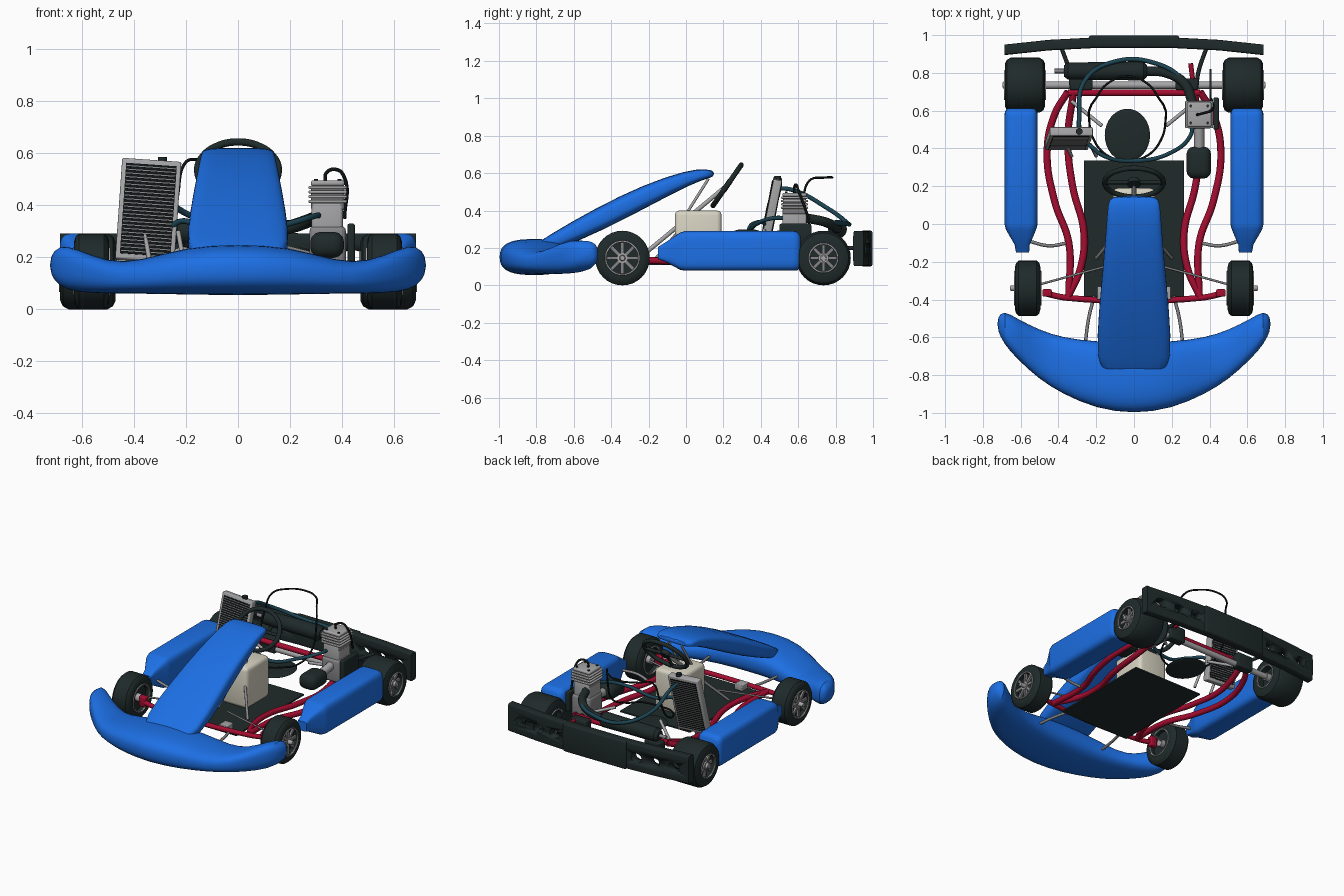
import bpy, bmesh, math
from mathutils import Vector, Euler, Matrix

if "Cube" in bpy.data.objects:
    bpy.data.objects.remove(bpy.data.objects["Cube"])


def material(name, rgb):
    m = bpy.data.materials.new(name)
    m.use_nodes = True
    m.diffuse_color = (*rgb, 1)
    m.node_tree.nodes["Principled BSDF"].inputs["Base Color"].default_value = (*rgb, 1)
    return m


BLUE = material("blue_plastic", (0.012, 0.16, 0.78))
DARK = material("dark_rubber", (0.014, 0.023, 0.023))
BLACK = material("black_trim", (0.005, 0.007, 0.007))
RED = material("red_frame", (0.38, 0.004, 0.03))
SILVER = material("silver_metal", (0.38, 0.38, 0.39))
GREY = material("grey_metal", (0.24, 0.24, 0.25))
CREAM = material("cream_tank", (0.68, 0.65, 0.54))
TEAL = material("teal_hose", (0.012, 0.06, 0.09))


def finish(name, bm, mat, angle=35):
    bmesh.ops.recalc_face_normals(bm, faces=bm.faces)
    mesh = bpy.data.meshes.new(name)
    bm.to_mesh(mesh)
    bm.free()
    mesh.materials.append(mat)
    ob = bpy.data.objects.new(name, mesh)
    bpy.context.collection.objects.link(ob)
    bpy.ops.object.select_all(action="DESELECT")
    ob.select_set(True)
    bpy.context.view_layer.objects.active = ob
    bpy.ops.object.shade_smooth_by_angle(angle=math.radians(angle))
    return ob


def box(name, mat, loc, dims, rot=(0, 0, 0), bevel=0.0):
    bm = bmesh.new()
    bmesh.ops.create_cube(bm, size=1, matrix=Matrix.Diagonal((*dims, 1)))
    if bevel:
        bmesh.ops.bevel(bm, geom=bm.edges[:], offset=bevel, segments=3, profile=0.5, affect="EDGES")
    bm.transform(Matrix.Translation(loc) @ Euler(rot).to_matrix().to_4x4())
    return finish(name, bm, mat)


def lathe(name, mat, profile, loc, axis=(1, 0, 0), steps=32):
    """Profile of (offset along axis, radius) turned around the axis."""
    bm = bmesh.new()
    rings = []
    for h, r in profile:
        rings.append([bm.verts.new((r * math.cos(a), r * math.sin(a), h))
                      for a in (math.tau * i / steps for i in range(steps))])
    skin(bm, rings)
    bm.transform(Matrix.Translation(loc) @ Vector(axis).to_track_quat("Z", "Y").to_matrix().to_4x4())
    return finish(name, bm, mat)


def skin(bm, rings):
    for a, b in zip(rings, rings[1:]):
        n = len(a)
        for i in range(n):
            bm.faces.new((a[i], a[(i + 1) % n], b[(i + 1) % n], b[i]))
    bm.faces.new(rings[0])
    bm.faces.new(rings[-1])


def loft(name, mat, sections, power=2.5, n=20, smooth=1):
    """Skin over superellipse sections, each given as (centre, half axis u, half axis v)."""
    bm = bmesh.new()
    f = lambda t: math.copysign(abs(t) ** (2 / power), t)
    rings = []
    for c, u, v in sections:
        c, u, v = Vector(c), Vector(u), Vector(v)
        rings.append([bm.verts.new(c + u * f(math.cos(a)) + v * f(math.sin(a)))
                      for a in (math.tau * (i + 0.5) / n for i in range(n))])
    skin(bm, rings)
    ob = finish(name, bm, mat, 50)
    if smooth:
        ob.modifiers.new("smooth", "SUBSURF").levels = smooth
        ob.modifiers["smooth"].render_levels = smooth
    return ob


def tube(name, mat, points, radius, cyclic=False):
    cu = bpy.data.curves.new(name, "CURVE")
    cu.dimensions = "3D"
    cu.bevel_depth, cu.bevel_resolution, cu.resolution_u = radius, 3, 8
    cu.use_fill_caps = True
    sp = cu.splines.new("BEZIER")
    sp.bezier_points.add(len(points) - 1)
    for bp, p in zip(sp.bezier_points, points):
        bp.co = p
        bp.handle_left_type = bp.handle_right_type = "AUTO"
    sp.use_cyclic_u = cyclic
    cu.materials.append(mat)
    ob = bpy.data.objects.new(name, cu)
    bpy.context.collection.objects.link(ob)
    return ob


# Front bumper: crescent lofted from one tip to the other
half = [(0.724, -0.56, -0.495, 0.14, 0.2), (0.69, -0.635, -0.455, 0.086, 0.25), (0.62, -0.715, -0.5, 0.064, 0.235),
        (0.5, -0.825, -0.56, 0.06, 0.182), (0.38, -0.9, -0.6, 0.06, 0.185), (0.2, -0.98, -0.622, 0.056, 0.242)]
rows = half + [(0, -1.008, -0.625, 0.053, 0.252)] + [(-r[0], *r[1:]) for r in reversed(half)]
loft("front_bumper", BLUE, [((x, (a + b) / 2, (lo + hi) / 2), (0, (b - a) / 2, 0), (0, 0, (hi - lo) / 2))
                            for x, a, b, lo, hi in rows], 2.7)

# Nose panel rising to the steering wheel
path = [(-0.815, 0.19, 0.15, 0.02), (-0.72, 0.225, 0.203, 0.045), (-0.46, 0.355, 0.188, 0.063),
        (-0.2, 0.488, 0.162, 0.058), (0.02, 0.58, 0.145, 0.039), (0.11, 0.597, 0.138, 0.027), (0.152, 0.597, 0.125, 0.014)]
secs = []
for i, (y, z, w, t) in enumerate(path):
    p, q = path[max(i - 1, 0)], path[min(i + 1, len(path) - 1)]
    d = Vector((0, q[0] - p[0], q[1] - p[1])).normalized()
    secs.append(((0, y, z), (w, 0, 0), (0, -d.z * t, d.y * t)))
loft("nose_panel", BLUE, secs, 4)

# Side pods
for side, s in (("left", 1), ("right", -1)):
    pod = [(-0.15, 0.59, 0.035, 0.14, 0.205), (-0.11, 0.592, 0.04, 0.125, 0.23), (-0.03, 0.598, 0.08, 0.082, 0.283),
           (0.0, 0.598, 0.088, 0.078, 0.292), (0.57, 0.598, 0.088, 0.078, 0.292), (0.595, 0.598, 0.086, 0.08, 0.287),
           (0.612, 0.598, 0.07, 0.1, 0.265)]
    loft(side + "_side_pod", BLUE, [((s * x, y, (lo + hi) / 2), (w, 0, 0), (0, 0, (hi - lo) / 2))
                                    for y, x, w, lo, hi in pod], 5, smooth=0, n=28)

# Wheels
for side, s in (("left", 1), ("right", -1)):
    for end, x, y, w, rim, stub in (("front", 0.563, -0.34, 0.068, 0.088, 0.025), ("rear", 0.577, 0.735, 0.107, 0.075, 0.012)):
        name, c = f"{end}_{side}", Vector((s * x, y, 0.146))
        R = 0.146
        lathe(name + "_tyre", DARK, [(-w * 0.55, rim), (-w, rim), (-w, R - 0.035), (-w * 0.9, R - 0.012),
              (-w * 0.7, R), (w * 0.7, R), (w * 0.9, R - 0.012), (w, R - 0.035), (w, rim), (w * 0.55, rim)], c)
        for k in (-1, 1):
            out = c + Vector((k * w, 0, 0))
            tube(name + "_rim", SILVER, [out + Vector((0, rim * math.cos(a), rim * math.sin(a)))
                 for a in (math.tau * i / 8 for i in range(8))], 0.005, True)
        lathe(name + "_hub", SILVER, [(-w, 0.016), (-w, 0.026), (w * 0.9, 0.028), (w * 0.9, 0.016), (w + stub, 0.013)], c, (s, 0, 0), 16)
        for i in range(8):
            a = i * math.tau / 8
            d = Vector((0, -math.sin(a), math.cos(a)))
            box(name + "_spoke", GREY, c + Vector((s * w * 0.75, 0, 0)) + d * (rim * 0.6),
                (0.014, 0.018, rim * 0.8), (a, 0, 0))
tube("rear_axle", SILVER, [(-0.69, 0.735, 0.146), (0.69, 0.735, 0.146)], 0.02)

# Rear bumper with slots cut through the outer halves
loft("rear_bumper", DARK, [((x, y, 0.197), (0, 0.028, 0), (0, 0, 0.094)) for x, y in
     ((-0.685, 0.922), (-0.45, 0.947), (-0.2, 0.96), (0.2, 0.96), (0.45, 0.947), (0.685, 0.922))], 9, 28, 0)
rear_bumper = bpy.data.objects["rear_bumper"]
for x in (-0.58, -0.44, -0.31, 0.31, 0.44, 0.58):
    cutter = loft("slot_cutter", DARK, [((x, y, 0.197), (0.038, 0, 0), (0, 0, 0.03)) for y in (0.8, 1.1)], 2.5, 20, 0)
    mod = rear_bumper.modifiers.new("slot", "BOOLEAN")
    mod.object, mod.operation, mod.solver = cutter, "DIFFERENCE", "EXACT"
    bpy.context.view_layer.objects.active = rear_bumper
    bpy.ops.object.modifier_apply(modifier=mod.name)
    bpy.data.objects.remove(cutter)
box("rear_bumper_centre", DARK, (0, 0.966, 0.197), (0.48, 0.062, 0.192), bevel=0.012)

# Frame tubes, mounts and stays
for side, s in (("left", 1), ("right", -1)):
    rail = lambda pts: [(s * x, y, z) for x, y, z in pts]
    tube(side + "_inner_rail", RED, rail([(0.35, -0.385, 0.14), (0.285, -0.24, 0.135), (0.265, -0.05, 0.13),
         (0.325, 0.2, 0.125), (0.35, 0.45, 0.13), (0.32, 0.7, 0.2)]), 0.019)
    tube(side + "_outer_rail", RED, rail([(0.345, -0.38, 0.14), (0.345, -0.1, 0.13), (0.42, 0.12, 0.125),
         (0.46, 0.38, 0.13), (0.42, 0.58, 0.16), (0.35, 0.7, 0.2)]), 0.019)
    tube(side + "_nose_stay", GREY, rail([(0.26, -0.65, 0.13), (0.24, -0.5, 0.13), (0.21, -0.38, 0.13)]), 0.009)
    tube(side + "_pod_stay", GREY, rail([(0.35, -0.1, 0.13), (0.45, -0.115, 0.15), (0.56, -0.09, 0.16)]), 0.009)
    tube(side + "_tie_rod", GREY, rail([(0.06, -0.2, 0.15), (0.5, -0.32, 0.15)]), 0.006)
    tube(side + "_seat_stay", SILVER, rail([(0.33, 0.65, 0.2), (0.17, 0.52, 0.24)]), 0.01)
    tube(side + "_rear_mount", DARK, rail([(0.33, 0.72, 0.2), (0.34, 0.8, 0.2), (0.39, 0.95, 0.2)]), 0.011)
    box(side + "_axle_carrier", DARK, (s * 0.28, 0.74, 0.17), (0.12, 0.06, 0.1), bevel=0.008)
    box(side + "_floor_clamp", SILVER, (s * 0.165, -0.365, 0.14), (0.06, 0.07, 0.04), bevel=0.005)
    box(side + "_stub_axle", RED, (s * 0.46, -0.365, 0.146), (0.05, 0.04, 0.07), bevel=0.008)
tube("front_cross_tube", RED, [(-0.48, -0.365, 0.146), (-0.36, -0.39, 0.14), (0.36, -0.39, 0.14), (0.48, -0.365, 0.146)], 0.016)
tube("rear_cross_tube", RED, [(-0.35, 0.695, 0.2), (0.35, 0.695, 0.2)], 0.018)
tube("frame_tail", RED, [(0.32, 0.69, 0.2), (0.3, 0.85, 0.21)], 0.013)
box("floor_tray", DARK, (0, -0.03, 0.115), (0.53, 0.73, 0.01))

# Tank and steering
box("fuel_tank", CREAM, (0, 0.065, 0.26), (0.22, 0.25, 0.28), bevel=0.025)
hub, up = Vector((0, 0.22, 0.535)), Vector((0, 0.57, 0.82))
rim_points = [hub + Vector((0.155 * math.cos(a), 0, 0)) + up * (0.132 * math.sin(a))
              for a in (math.tau * i / 12 for i in range(12))]
tube("steering_wheel", DARK, rim_points, 0.014, True)
for i in (0, 6, 9):
    tube("steering_spoke", DARK, [hub, rim_points[i]], 0.01)
lathe("steering_boss", DARK, [(-0.015, 0.035), (0.015, 0.03)], hub, (0, 0.82, -0.57), 20)
tube("steering_column", SILVER, [(0, -0.22, 0.17), hub], 0.012)
for s in (-1, 1):
    tube("column_strut", GREY, [(s * 0.2, -0.18, 0.12), (s * 0.03, 0.02, 0.36)], 0.009)
    tube("panel_strut", SILVER, [(s * 0.05, 0.0, 0.38), (s * 0.05, 0.12, 0.57)], 0.008)

# Seat pad and rim
bm = bmesh.new()
bmesh.ops.create_uvsphere(bm, u_segments=32, v_segments=12, radius=1,
                          matrix=Matrix.Translation((-0.035, 0.47, 0.16)) @ Matrix.Diagonal((0.12, 0.14, 0.012, 1)))
finish("seat_pad", bm, DARK)
arc = [(0.11, 0.365, 0.24), (0.18, 0.45, 0.25), (0.203, 0.56, 0.31), (0.195, 0.62, 0.45),
       (0.17, 0.66, 0.56), (0.11, 0.74, 0.576)]
tube("seat_rim", BLACK, [(-0.035, 0.335, 0.23)] + [(-0.035 + x, y, z) for x, y, z in arc] + [(-0.035, 0.782, 0.577)]
     + [(-0.035 - x, y, z) for x, y, z in reversed(arc)], 0.006, True)

# Radiator with grille
rot, core = Euler((-0.2, 0.07, 0)), Vector((-0.345, 0.452, 0.378))
box("radiator", SILVER, core, (0.228, 0.046, 0.395), rot, 0.006)
for k in (-1, 1):
    box("radiator_grille", BLACK, core + rot.to_matrix() @ Vector((0, k * 0.022, 0)), (0.195, 0.008, 0.355), rot)
    for i in range(24):
        off = Vector((0, k * 0.026, (i - 11.5) * 0.0145))
        box("grille_fin", GREY, core + rot.to_matrix() @ off, (0.19, 0.004, 0.004), rot)
lathe("radiator_cap", DARK, [(0, 0.018), (0.025, 0.018)], (-0.29, 0.49, 0.56), (0, 0, 1), 16)
for x in (-0.36, -0.23):
    tube("radiator_stay", SILVER, [(x, 0.42, 0.3), (x + 0.03, 0.36, 0.13)], 0.009)

# Engine
box("crankcase", GREY, (0.345, 0.58, 0.24), (0.14, 0.15, 0.16), bevel=0.02)
box("cylinder_block", SILVER, (0.343, 0.58, 0.345), (0.12, 0.13, 0.13), bevel=0.012)
for i in range(4):
    box("cooling_fin", SILVER, (0.345, 0.58, 0.415 + i * 0.018), (0.148, 0.145, 0.012), bevel=0.005)
box("cylinder_core", GREY, (0.345, 0.58, 0.43), (0.128, 0.125, 0.1), bevel=0.01)
box("cylinder_head", SILVER, (0.345, 0.58, 0.485), (0.13, 0.13, 0.02), bevel=0.008)
for sx in (-1, 1):
    for sy in (-1, 1):
        lathe("head_bolt", DARK, [(0, 0.008), (0.008, 0.008)], (0.345 + sx * 0.045, 0.58 + sy * 0.045, 0.493), (0, 0, 1), 6)
tube("spark_lead", BLACK, [(0.335, 0.58, 0.49), (0.34, 0.58, 0.525), (0.38, 0.59, 0.537), (0.408, 0.6, 0.51), (0.41, 0.66, 0.35)], 0.007)
tube("carburettor", SILVER, [(0.345, 0.52, 0.27), (0.345, 0.39, 0.25)], 0.028)
box("air_filter", DARK, (0.343, 0.325, 0.248), (0.13, 0.17, 0.1), bevel=0.04)
box("chain_guard", DARK, (0.435, 0.585, 0.255), (0.03, 0.17, 0.15), bevel=0.01)
lathe("sprocket", DARK, [(-0.004, 0.085), (0.004, 0.085)], (0.405, 0.735, 0.146))
lathe("muffler", DARK, [(-0.22, 0.03), (-0.2, 0.045), (0.2, 0.05), (0.22, 0.03)], (-0.15, 0.81, 0.3))
tube("exhaust_pipe", DARK, [(0.31, 0.64, 0.36), (0.27, 0.74, 0.34), (0.17, 0.8, 0.31), (0.05, 0.81, 0.3)], 0.026)
tube("tail_pipe", GREY, [(-0.36, 0.81, 0.3), (-0.42, 0.81, 0.3)], 0.012)

# Coolant hoses
tube("upper_hose", TEAL, [(-0.29, 0.46, 0.52), (-0.29, 0.57, 0.51), (-0.26, 0.76, 0.41), (-0.1, 0.86, 0.335),
     (0.1, 0.855, 0.33), (0.26, 0.76, 0.34), (0.31, 0.64, 0.37)], 0.012)
tube("lower_hose", TEAL, [(-0.3, 0.44, 0.24), (-0.24, 0.42, 0.33), (-0.16, 0.36, 0.33), (0, 0.335, 0.28),
     (0.2, 0.38, 0.33), (0.3, 0.47, 0.36), (0.31, 0.54, 0.36)], 0.011)
